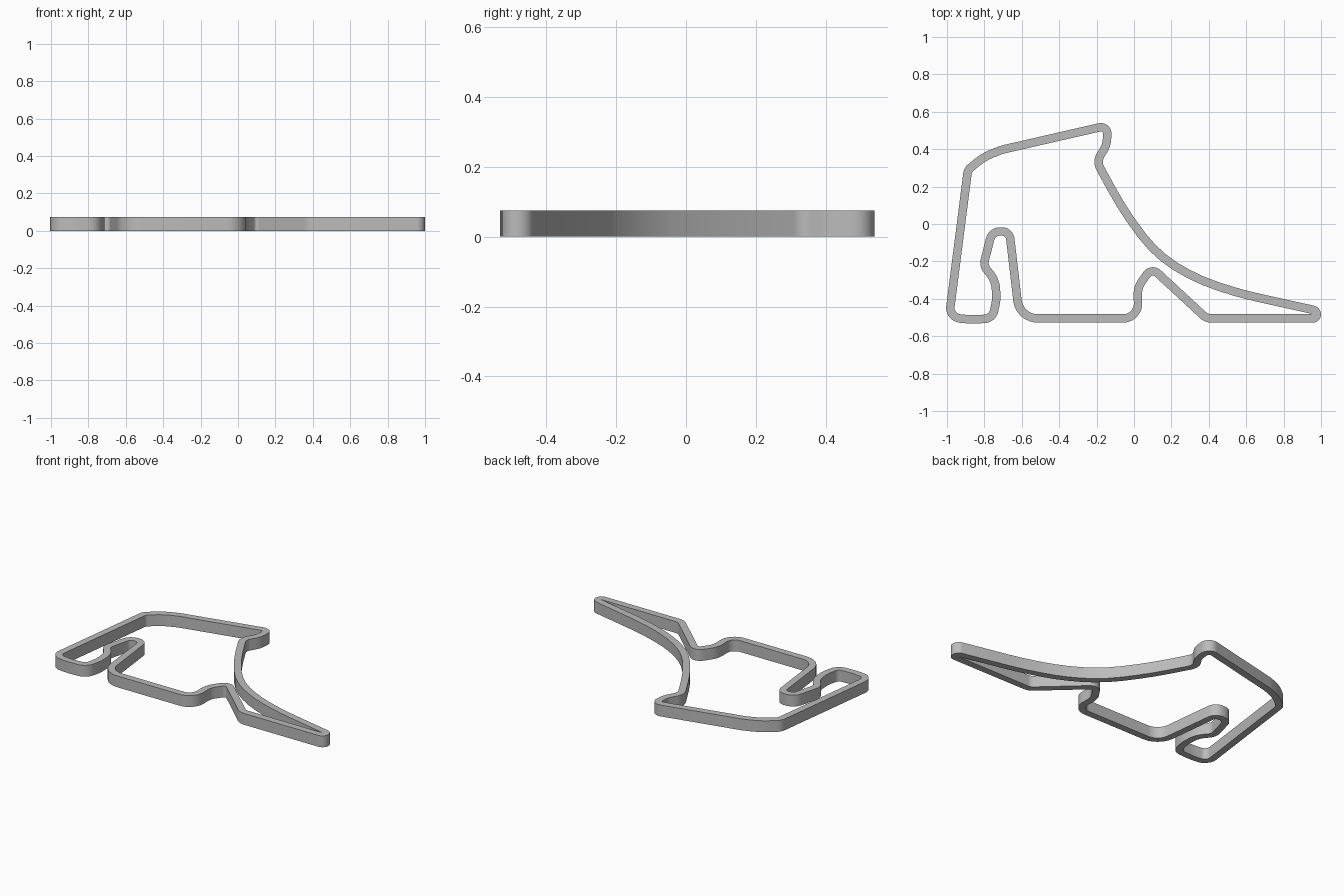
import bpy, bmesh, math
from mathutils import Vector

if "Cube" in bpy.data.objects:
    bpy.data.objects.remove(bpy.data.objects["Cube"])

WIDTH, HEIGHT = 0.045, 0.075

# Centreline corners, counter-clockwise: x, y, fillet radius
CORNERS = [
    (0.977, -0.505, 0.03), (0.977, -0.463, 0.03),                       # pointed end
    (0.564, -0.372, 2), (0.324, -0.291, 2), (0.12, -0.163, 2),          # long sweep
    (-0.051, 0.061, 2), (-0.2, 0.334, 0.07), (-0.147, 0.42, 0.12),
    (-0.139, 0.527, 0.035),                                             # top corner
    (-0.703, 0.398, 0.3), (-0.8, 0.361, 0.3), (-0.888, 0.289, 0.05),
    (-0.989, -0.5, 0.09), (-0.869, -0.511, 0.3), (-0.757, -0.505, 0.055),  # left foot
    (-0.735, -0.404, 0.2), (-0.741, -0.302, 0.14), (-0.805, -0.222, 0.06),
    (-0.759, -0.04, 0.055), (-0.666, -0.04, 0.045),                     # hairpin
    (-0.612, -0.505, 0.11), (0.024, -0.505, 0.09),                      # bottom straight
    (0.019, -0.34, 0.12), (0.094, -0.233, 0.04), (0.388, -0.505, 0.07),
]


def fillet(prev, corner, nxt, radius):
    """Centreline points and left-hand normals of an arc rounding one corner."""
    a, b = (corner - prev), (nxt - corner)
    limit = min(a.length, b.length) * 0.499
    a.normalize()
    b.normalize()
    turn = math.atan2(a.x * b.y - a.y * b.x, a.dot(b))
    half_tan = math.tan(abs(turn) / 2)
    reach = min(radius * half_tan, limit)
    r = reach / half_tan * math.copysign(1, turn)
    normal = Vector((-a.y, a.x))
    centre = corner - a * reach + normal * r
    steps = max(3, math.ceil(abs(turn) / math.radians(7)))
    result = []
    for i in range(steps + 1):
        angle = turn * i / steps
        n = Vector((normal.x * math.cos(angle) - normal.y * math.sin(angle),
                    normal.x * math.sin(angle) + normal.y * math.cos(angle)))
        result.append((centre - n * r, n))
    return result


# Rounded centreline
points = [Vector(c[:2]) for c in CORNERS]
path = []
for i, c in enumerate(CORNERS):
    path += fillet(points[i - 1], points[i], points[(i + 1) % len(points)], c[2])

# Rectangular section carried around the closed path
bm = bmesh.new()
rings = []
for p, n in path:
    inner, outer = p + n * WIDTH / 2, p - n * WIDTH / 2
    rings.append([bm.verts.new((q.x, q.y, z)) for q, z in
                  ((outer, 0), (outer, HEIGHT), (inner, HEIGHT), (inner, 0))])
for i, ring in enumerate(rings):
    last = rings[i - 1]
    for k in range(4):
        j = (k + 1) % 4
        bm.faces.new((last[k], ring[k], ring[j], last[j]))
bmesh.ops.recalc_face_normals(bm, faces=bm.faces)
mesh = bpy.data.meshes.new("circuit_band")
bm.to_mesh(mesh)
bm.free()
band = bpy.data.objects.new("circuit_band", mesh)
bpy.context.collection.objects.link(band)

# Plain grey finish
grey = bpy.data.materials.new("plain_grey")
grey.use_nodes = True
colour = (0.5, 0.5, 0.5, 1)
grey.diffuse_color = colour
grey.node_tree.nodes["Principled BSDF"].inputs["Base Color"].default_value = colour
mesh.materials.append(grey)

bpy.context.view_layer.objects.active = band
band.select_set(True)
bpy.ops.object.shade_smooth_by_angle(angle=math.radians(30))
